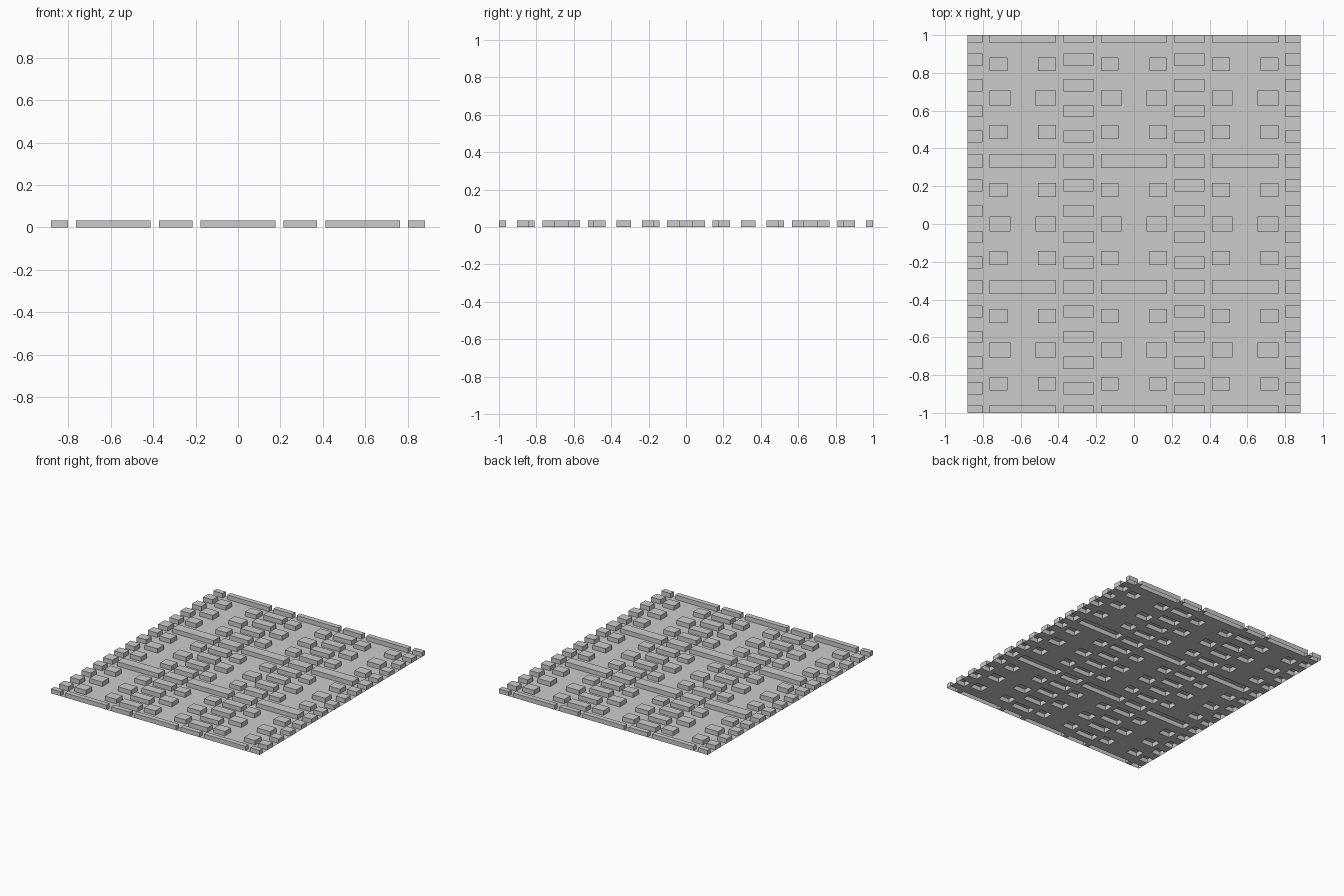
import bpy, bmesh

if "Cube" in bpy.data.objects:
    bpy.data.objects.remove(bpy.data.objects["Cube"])

W, L, H = 0.882, 1.0, 0.034      # half width, half length, stud height
PX, PY = W * 2 / 3, L * 2 / 3    # repeat of the pattern

blocks = []


def add(cx, cy, hx, hy):
    # store a block footprint, trimmed to the panel outline
    x0, x1 = max(cx - hx, -W), min(cx + hx, W)
    y0, y1 = max(cy - hy, -L), min(cy + hy, L)
    blocks.append(tuple(round(v, 4) for v in (x0, x1, y0, y1)))


# Long bars and paired studs inside each tile
for i in (-1, 0, 1):
    x = i * PX
    for j in range(4):
        add(x, -L + j * PY, 0.176, 0.038)
    for j in (-1, 0, 1):
        y = j * PY
        for s in (-1, 1):
            add(x + s * 0.121, y, 0.055, 0.039)
            for t in (-1, 1):
                add(x + s * 0.1285, y + t * 0.179, 0.0475, 0.037)

# Columns of short blocks between tiles (halved at the side edges)
for i in range(4):
    x = -W + i * PX
    for j in range(4):
        add(x, -L + j * PY, 0.079, 0.038)
    for j in (-1, 0, 1):
        for dy in (-0.204, -0.0685, 0.0685, 0.204):
            add(x, j * PY + dy, 0.079, 0.0325)

# Thin sheet with the blocks pushed up out of it, open underneath
xs = sorted({-W, W} | {v for b in blocks for v in b[:2]})
ys = sorted({-L, L} | {v for b in blocks for v in b[2:]})
bm = bmesh.new()


def face(*pts):
    bm.faces.new([bm.verts.new(p) for p in pts])


for x0, x1 in zip(xs, xs[1:]):
    for y0, y1 in zip(ys, ys[1:]):
        mx, my = (x0 + x1) / 2, (y0 + y1) / 2
        if not any(b[0] < mx < b[1] and b[2] < my < b[3] for b in blocks):
            face((x0, y0, 0), (x1, y0, 0), (x1, y1, 0), (x0, y1, 0))

for x0, x1, y0, y1 in blocks:
    c = [(x0, y0), (x1, y0), (x1, y1), (x0, y1)]
    face(*[(x, y, H) for x, y in c])
    for k in range(4):
        a, b = c[k], c[(k + 1) % 4]
        face((*a, 0), (*b, 0), (*b, H), (*a, H))

bmesh.ops.remove_doubles(bm, verts=bm.verts, dist=0.0001)
me = bpy.data.meshes.new("studded_panel")
bm.to_mesh(me)
bm.free()
ob = bpy.data.objects.new("studded_panel", me)
bpy.context.collection.objects.link(ob)
